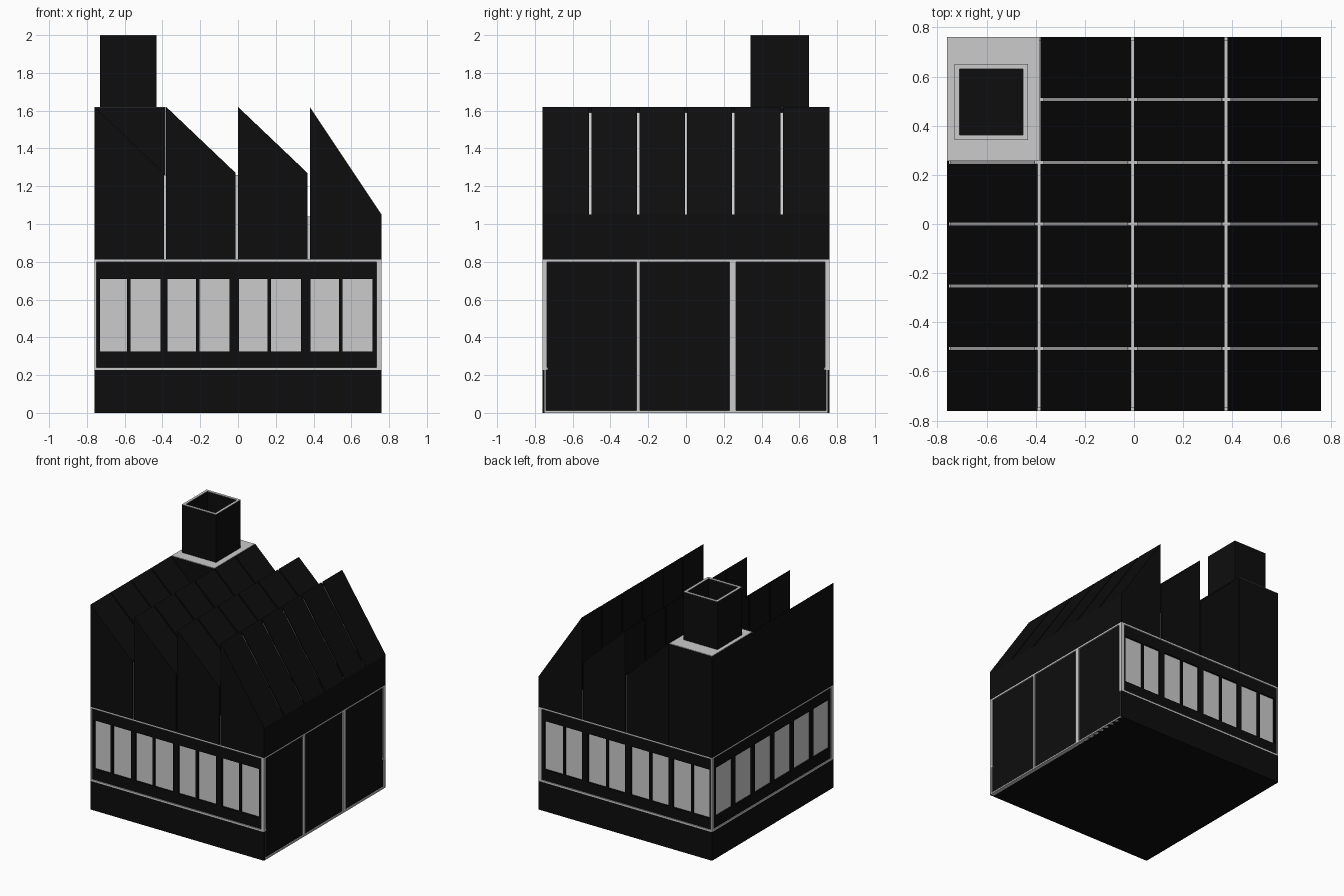
import bpy, bmesh

if "Cube" in bpy.data.objects:
    bpy.data.objects.remove(bpy.data.objects["Cube"])

H = 0.76          # half width of the building
SEAM = 0.812      # top of the ground storey
PEAK, VALLEY, EAVE = 1.62, 1.27, 1.05

black = bpy.data.materials.new("black_cladding")
black.diffuse_color = (0.004, 0.004, 0.004, 1)
black.use_nodes = True
black.node_tree.nodes["Principled BSDF"].inputs["Base Color"].default_value = black.diffuse_color
grey = None


def add_box(bm, b):
    x0, x1, y0, y1, z0, z1 = b
    add_prism(bm, [(x0, z0), (x1, z0), (x1, z1), (x0, z1)], y0, y1)


def add_prism(bm, prof, y0, y1):
    a = [bm.verts.new((x, y0, z)) for x, z in prof]
    c = [bm.verts.new((x, y1, z)) for x, z in prof]
    n = len(prof)
    bm.faces.new(a)
    bm.faces.new(c[::-1])
    for i in range(n):
        j = (i + 1) % n
        bm.faces.new((a[i], c[i], c[j], a[j]))


def finish(name, bm, mat):
    bmesh.ops.recalc_face_normals(bm, faces=bm.faces)
    me = bpy.data.meshes.new(name)
    bm.to_mesh(me)
    bm.free()
    if mat:
        me.materials.append(mat)
    ob = bpy.data.objects.new(name, me)
    bpy.context.collection.objects.link(ob)
    return ob


def boxes(name, items, mat=None):
    bm = bmesh.new()
    for b in items:
        add_box(bm, b)
    return finish(name, bm, mat)


def on_wall(side, u0, u1, d0, d1, z0, z1):
    # u runs along the wall, d is distance from the centre
    return {"front": (u0, u1, -d1, -d0, z0, z1),
            "back": (u0, u1, d0, d1, z0, z1),
            "left": (-d1, -d0, u0, u1, z0, z1)}[side]


# Ground storey core (its face shows as the window panes)
boxes("window_core", [(-0.738, 0.738, -0.738, 0.738, 0.01, SEAM)])

# Plinth: three black strips and the underside
boxes("plinth", [(-H, H, -H, -0.75, 0, 0.226), (-H, H, 0.75, H, 0, 0.226),
                 (-H, -0.73, -0.75, 0.75, 0, 0.226),
                 (-0.73, 0.758, -0.75, 0.75, 0, 0.006)], black)

# Windows on three walls: (start, end) of each pane
pairs = []
for s in (-0.738, -0.372, 0.006, 0.384):
    pairs += [(s, s + 0.15), (s + 0.168, s + 0.328)]
even = [(-0.724 + i * 0.243, -0.724 + i * 0.243 + 0.205) for i in range(6)]

for side, panes, lo, hi in (("front", pairs, -0.748, 0.732),
                            ("back", pairs, -0.748, 0.732),
                            ("left", even, -0.748, 0.748)):
    band = [on_wall(side, lo, hi, 0.73, 0.752, 0.24, 0.325),
            on_wall(side, lo, hi, 0.73, 0.752, 0.71, 0.80)]
    edges = [lo] + [e for p in panes for e in p] + [hi]
    for a, b in zip(edges[::2], edges[1::2]):
        if b > a:
            band.append(on_wall(side, a, b, 0.73, 0.752, 0.325, 0.71))
    boxes(side + "_window_band", band, black)
    end = 0.748 if side == "left" else H
    boxes(side + "_rails",
          [on_wall(side, -end, end, 0.73, H, 0.226, 0.24),
           on_wall(side, -end, end, 0.73, H, 0.80, SEAM)])

# Corner posts between the rails
posts = []
for y0, y1 in ((-H, -0.735), (0.735, H)):
    posts += [(-H, -0.748, y0, y1, 0.24, 0.80), (0.732, H, y0, y1, 0.24, 0.80)]
boxes("corner_posts", posts)

# Right wall: three doors in a grey frame
boxes("door_frame", [(0.73, H, -0.75, 0.75, 0.80, SEAM),
                     (0.73, H, -0.75, 0.75, 0.0, 0.012),
                     (0.73, H, -0.75, -0.742, 0.012, 0.80),
                     (0.73, H, 0.742, 0.75, 0.012, 0.80),
                     (0.73, H, -0.262, -0.244, 0.012, 0.80),
                     (0.73, H, 0.23, 0.264, 0.012, 0.80)])
boxes("doors", [(0.73, 0.75, a, b, 0.012, 0.80)
                for a, b in ((-0.742, -0.262), (-0.244, 0.23), (0.264, 0.742))], black)

# Sawtooth roof: black bays separated by narrow grooves over a grey core
cuts = [-H, -0.507, -0.253, 0, 0.25, 0.507, H]
G = 0.006
roof, core = bmesh.new(), bmesh.new()
for t in range(4):
    x0 = -H + 0.38 * t
    last = t == 3
    x1 = H if last else x0 + 0.368
    zr = EAVE if last else VALLEY
    prof = [(x0, SEAM), (x1, SEAM), (x1, zr), (x0, PEAK)]
    inner = [(x0 + 0.012, SEAM), (x1 - 0.012, SEAM),
             (x1 - 0.012, zr), (x0 + 0.012, PEAK - 0.03)]
    add_prism(core, inner, -0.748, 0.748)
    for i in range(6):
        if t == 0 and i > 3:
            continue
        a = cuts[i] + (G if i else 0)
        b = cuts[i + 1] - (G if i < 5 else 0)
        add_prism(roof, prof, a, b)
# Filler under the valleys, seen through the front and back gaps
add_box(core, (-0.74, 0.74, -0.748, 0.748, SEAM, 1.04))
add_box(core, (-0.74, 0.36, -0.748, 0.748, 1.04, VALLEY - 0.01))
finish("roof_bays", roof, black)
finish("roof_core", core, None)

# Plain upper side walls covering the groove ends
bm = bmesh.new()
add_prism(bm, [(-H, SEAM), (-0.752, SEAM), (-0.752, PEAK - 0.008), (-H, PEAK)], -H, 0.256)
add_box(bm, (0.748, H, -H, H, SEAM, EAVE))
finish("side_walls", bm, black)

# Chimney tower with a grey deck
boxes("chimney_tower", [(-H, -0.385, 0.256, H, SEAM, PEAK - 0.004)], black)
boxes("tower_deck", [(-H, -0.385, 0.256, H, PEAK - 0.004, PEAK)])

# Hollow square chimney and its grey rim


def ring(x0, x1, y0, y1, t, z0, z1):
    return [(x0, x1, y0, y0 + t, z0, z1), (x0, x1, y1 - t, y1, z0, z1),
            (x0, x0 + t, y0 + t, y1 - t, z0, z1), (x1 - t, x1, y0 + t, y1 - t, z0, z1)]


C = (-0.73, -0.432, 0.342, 0.65)
boxes("chimney", ring(*C, 0.02, PEAK, 1.997)
      + [(C[0] + 0.02, C[1] - 0.02, C[2] + 0.02, C[3] - 0.02, PEAK, PEAK + 0.02)], black)
boxes("chimney_rim", ring(*C, 0.02, 1.997, 2.0))
